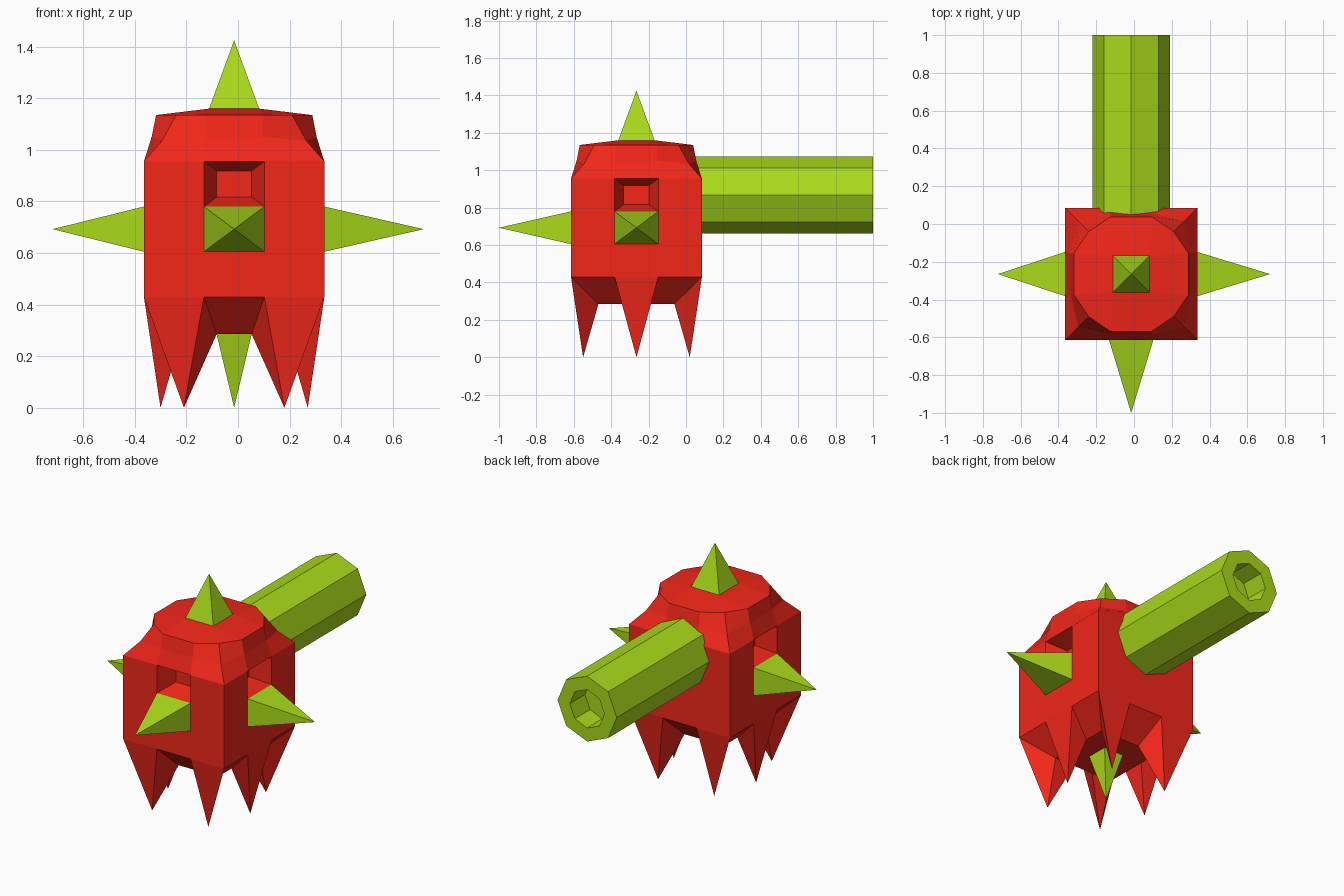
import bpy, bmesh, math
from mathutils import Vector

if "Cube" in bpy.data.objects:
    bpy.data.objects.remove(bpy.data.objects["Cube"])

CX, CY = -0.015, -0.265          # body centre


def material(name, col):
    m = bpy.data.materials.new(name)
    m.diffuse_color = (*col, 1)
    m.use_nodes = True
    m.node_tree.nodes["Principled BSDF"].inputs["Base Color"].default_value = m.diffuse_color
    return m


RED = material("red", (0.9, 0.02, 0.01))
GREEN = material("lime", (0.40, 0.70, 0.01))


def finish(bm, name, mat):
    bmesh.ops.recalc_face_normals(bm, faces=bm.faces[:])
    me = bpy.data.meshes.new(name)
    bm.to_mesh(me)
    bm.free()
    me.materials.append(mat)
    ob = bpy.data.objects.new(name, me)
    bpy.context.collection.objects.link(ob)
    return ob


def turn(x, y, k):
    for _ in range(k):
        x, y = -y, x
    return CX + x, CY + y


def ring(bm, z, a, b, c, zc=None):
    """Twelve points: each side has two middle points (a, +-b) and a corner (c, c)."""
    out = []
    for k in range(4):
        for x, y, h in ((a, -b, z), (a, b, z), (c, c, zc or z)):
            out.append(bm.verts.new((*turn(x, y, k), h)))
    return out


def cap(bm, r, m, z):
    inner = [bm.verts.new((*turn(m, m, k), z)) for k in range(4)]
    bm.faces.new(inner)
    for k in range(4):
        bm.faces.new((r[3*k], r[3*k+1], inner[k], inner[k-1]))
        bm.faces.new((r[3*k+1], r[3*k+2], r[(3*k+3) % 12], inner[k]))


# Body: stacked rings
bm = bmesh.new()
levels = [(0.285, 0.203, 0.068, 0.203), (0.43, 0.35, 0.117, 0.35),
          (0.605, 0.35, 0.117, 0.35), (0.78, 0.35, 0.117, 0.35),
          (0.955, 0.35, 0.117, 0.35), (1.05, 0.32, 0.11, 0.28, 1.035),
          (1.135, 0.303, 0.11, 0.225)]
rings = [ring(bm, *l) for l in levels]
cells = {}
for j in range(len(rings) - 1):
    lo, hi = rings[j], rings[j+1]
    for i in range(12):
        n = (i + 1) % 12
        cells[j, i] = bm.faces.new((lo[i], lo[n], hi[n], hi[i]))
cap(bm, rings[0], 0.068, 0.285)
cap(bm, rings[-1], 0.097, 1.16)
bmesh.ops.recalc_face_normals(bm, faces=bm.faces[:])

# Recessed windows on the right, left and front
windows = [cells[3, i] for i in (0, 6, 9)]
fangs = [cells[0, i] for i in (0, 2, 4, 6, 8, 10)]
for f in bmesh.ops.extrude_discrete_faces(bm, faces=windows)["faces"]:
    f.normal_update()
    c, n = f.calc_center_median(), f.normal.copy()
    for v in f.verts:
        v.co = c + (v.co - c) * 0.58 - n * 0.12

# Downward fangs around the bottom rim
for v in bmesh.ops.poke(bm, faces=fangs)["verts"]:
    v.co.z = 0
finish(bm, "body", RED)


def spike(name, base, tip):
    bm = bmesh.new()
    b = [bm.verts.new(p) for p in base]
    t = bm.verts.new(tip)
    bm.faces.new(b)
    for i in range(4):
        bm.faces.new((b[i], b[(i+1) % 4], t))
    finish(bm, name, GREEN)


SQ = ((-1, -1), (1, -1), (1, 1), (-1, 1))
# Horizontal spikes
for name, k, length in (("right_spike", 0, 0.735), ("left_spike", 2, 0.705),
                        ("front_spike", 3, 0.735)):
    base = [(*turn(0.35, 0.117*u, k), 0.6925 + 0.0875*w) for u, w in SQ]
    spike(name, base, (*turn(length, 0, k), 0.6925))
# Vertical spikes
for name, h, z, tip in (("top_spike", 0.097, 1.16, 1.425),
                        ("bottom_spike", 0.068, 0.285, 0.0)):
    spike(name, [(CX + h*u, CY + h*w, z) for u, w in SQ], (CX, CY, tip))

# Hollow-ended octagonal handle
bm = bmesh.new()
loops = []
for y, r in ((0.0, 0.205), (1.0, 0.205), (1.0, 0.12), (0.85, 0.12)):
    loops.append([bm.verts.new((CX + r*math.cos(i*math.pi/4), y,
                                0.868 + r*math.sin(i*math.pi/4))) for i in range(8)])
for a, b in zip(loops, loops[1:]):
    for i in range(8):
        n = (i + 1) % 8
        bm.faces.new((a[i], a[n], b[n], b[i]))
bm.faces.new(loops[0])
bm.faces.new(loops[-1])
finish(bm, "handle", GREEN)
